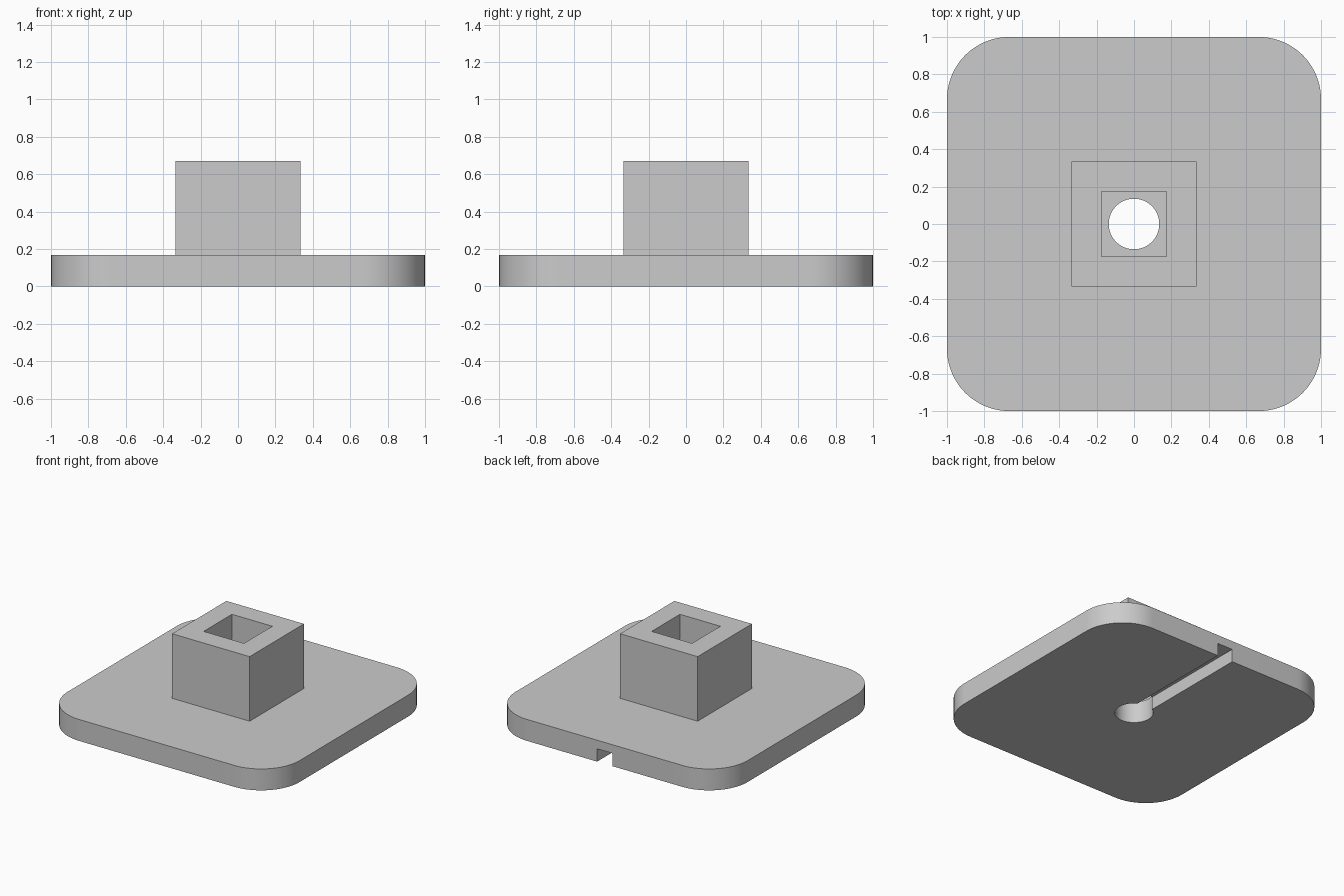
import bpy
import bmesh
from mathutils import Matrix

if "Cube" in bpy.data.objects:
    bpy.data.objects.remove(bpy.data.objects["Cube"], do_unlink=True)

BASE_H, TOP = 0.167, 0.67

grey = bpy.data.materials.new("plain grey")
grey.use_nodes = True
colour = (0.6, 0.6, 0.6, 1)
grey.diffuse_color = colour
grey.node_tree.nodes["Principled BSDF"].inputs["Base Color"].default_value = colour


def finish(bm, name):
    mesh = bpy.data.meshes.new(name)
    bm.to_mesh(mesh)
    bm.free()
    obj = bpy.data.objects.new(name, mesh)
    bpy.context.collection.objects.link(obj)
    mesh.materials.append(grey)
    return obj


def box(name, x0, x1, y0, y1, z0, z1, radius=0):
    """Box between limits, with optional rounded upright corners."""
    bm = bmesh.new()
    bmesh.ops.create_cube(bm, size=1)
    bmesh.ops.scale(bm, vec=(x1 - x0, y1 - y0, z1 - z0), verts=bm.verts)
    bmesh.ops.translate(bm, vec=((x0 + x1) / 2, (y0 + y1) / 2, (z0 + z1) / 2), verts=bm.verts)
    if radius:
        upright = [e for e in bm.edges
                   if abs(e.verts[0].co.z - e.verts[1].co.z) > 0.01]
        bmesh.ops.bevel(bm, geom=upright, offset=radius, segments=20,
                        profile=0.5, affect='EDGES')
    return finish(bm, name)


def cylinder(name, radius, z0, z1):
    bm = bmesh.new()
    bmesh.ops.create_cone(bm, cap_ends=True, segments=64, radius1=radius, radius2=radius,
                          depth=z1 - z0, matrix=Matrix.Translation((0, 0, (z0 + z1) / 2)))
    return finish(bm, name)


def cut(obj, cutter):
    """Subtract the cutter, then remove it."""
    cutter.hide_render = True
    mod = obj.modifiers.new("cut", 'BOOLEAN')
    mod.operation, mod.solver, mod.object = 'DIFFERENCE', 'EXACT', cutter
    bpy.ops.object.select_all(action='DESELECT')
    bpy.context.view_layer.objects.active = obj
    obj.select_set(True)
    bpy.ops.object.modifier_apply(modifier=mod.name)
    bpy.data.objects.remove(cutter, do_unlink=True)


# Rounded base plate with a round bore and a cable channel out of the back
base = box("base_plate", -1, 1, -1, 1, 0, BASE_H, radius=0.333)
cut(base, cylinder("bore_cutter", 0.135, -0.1, 0.3))
cut(base, box("channel_cutter", -0.066, 0.066, 0, 1.1, -0.1, 0.1))

# Square socket standing on the plate
S, P = 0.334, 0.174
socket = box("square_socket", -S, S, -S, S, BASE_H, TOP)
cut(socket, box("pocket_cutter", -P, P, -P, P, 0, 1))

# Drop the socket's hidden underside
bm = bmesh.new()
bm.from_mesh(socket.data)
under = [f for f in bm.faces if all(abs(v.co.z - BASE_H) < 0.001 for v in f.verts)]
bmesh.ops.delete(bm, geom=under, context='FACES')
bm.to_mesh(socket.data)
bm.free()

# Smooth the round walls, keep the edges sharp
bpy.ops.object.select_all(action='DESELECT')
base.select_set(True)
bpy.context.view_layer.objects.active = base
bpy.ops.object.shade_smooth_by_angle(angle=0.5)
